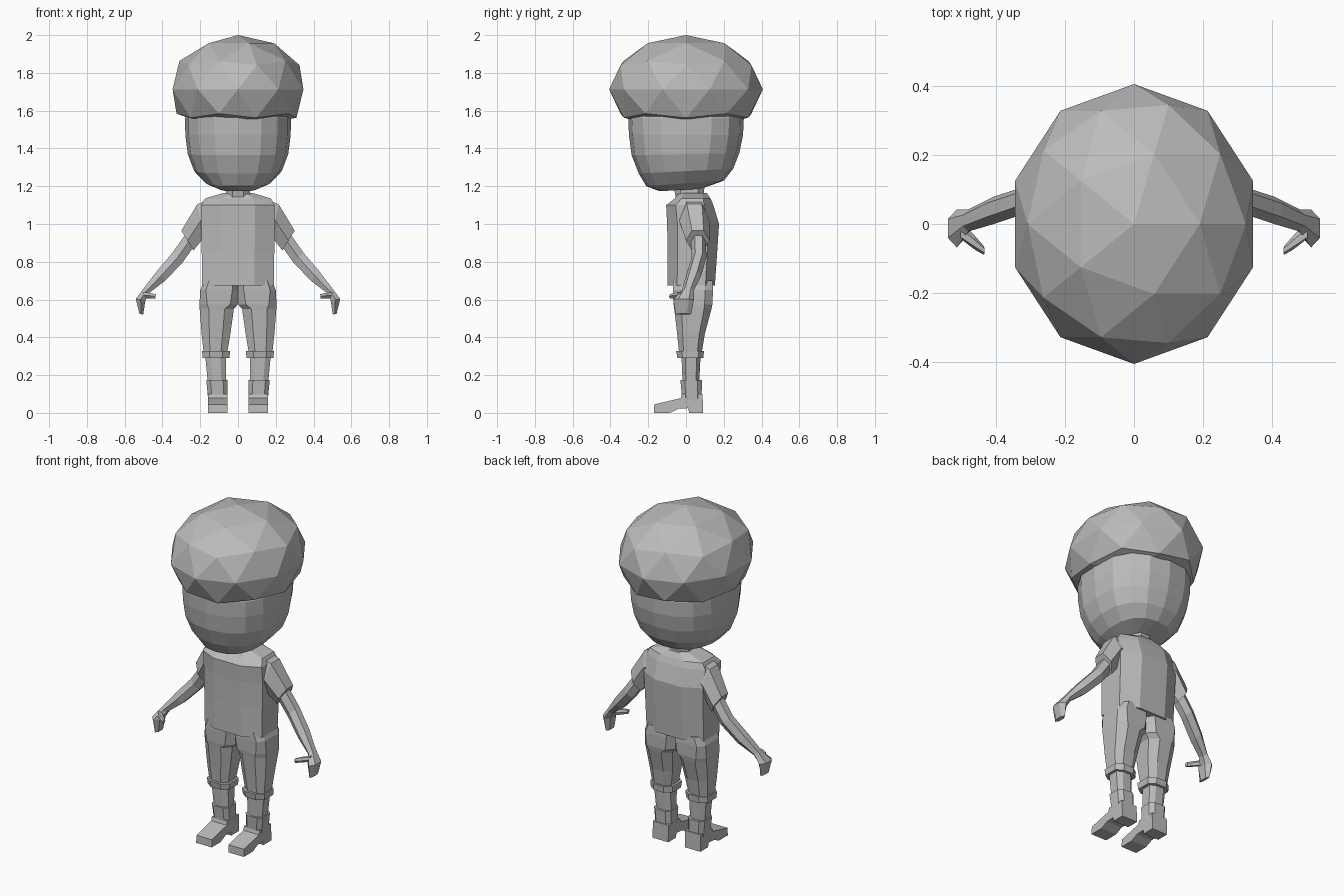
import bpy, bmesh, math
from mathutils import Vector

grey = bpy.data.materials.new("plain grey")
grey.diffuse_color = (0.5, 0.5, 0.5, 1)


def finish(name, bm, mirror=False):
    bmesh.ops.recalc_face_normals(bm, faces=bm.faces)
    me = bpy.data.meshes.new(name)
    bm.to_mesh(me)
    bm.free()
    me.materials.append(grey)
    ob = bpy.data.objects.new(name, me)
    bpy.context.collection.objects.link(ob)
    if mirror:
        ob.modifiers.new("other side", 'MIRROR').use_mirror_merge = False
    return ob


def loft(name, rings, mirror=False):
    """Skin a list of equal-length point rings and cap both ends."""
    bm = bmesh.new()
    loops = [[bm.verts.new(p) for p in r] for r in rings]
    n = len(loops[0])
    for a, b in zip(loops, loops[1:]):
        for i in range(n):
            bm.faces.new((a[i], a[(i + 1) % n], b[(i + 1) % n], b[i]))
    bm.faces.new(loops[0])
    bm.faces.new(loops[-1])
    return finish(name, bm, mirror)


def box_ring(z, x0, x1, y0, y1, fx=0.27, fy=0.2):
    """Horizontal rectangle with chamfered corners."""
    cx, cy = (x1 - x0) * fx, (y1 - y0) * fy
    return [(x, y, z) for x, y in (
        (x0 + cx, y0), (x1 - cx, y0), (x1, y0 + cy), (x1, y1 - cy),
        (x1 - cx, y1), (x0 + cx, y1), (x0, y1 - cy), (x0, y0 + cy))]


def arm_ring(top, bot, y0, y1):
    """Six-sided section from a top and a bottom point in the front plane."""
    t, b = Vector((top[0], 0, top[1])), Vector((bot[0], 0, bot[1]))
    d = (y1 - y0) * 0.25
    m = (t + b) / 2
    pts = ((t, y0 + d), (t, y1 - d), (m, y1), (b, y1 - d), (b, y0 + d), (m, y0))
    return [(p.x, y, p.z) for p, y in pts]


def head_ring(z, rx, ry, cy=0, tilt=0.0):
    """Rounded-square section with 16 sides."""
    out = []
    for i in range(16):
        a = math.tau * i / 16
        c, s = math.cos(a), math.sin(a)
        x = math.copysign(abs(c) ** 0.85, c) * rx
        y = math.copysign(abs(s) ** 0.85, s) * ry
        out.append((x, y + cy, z + tilt * y))
    return out


# Big faceted hair, flattened underneath
bm = bmesh.new()
bmesh.ops.create_icosphere(bm, subdivisions=2, radius=1)
for v in bm.verts:
    z = max(v.co.z, -0.62)
    v.co = (v.co.x * 0.364, v.co.y * 0.407, 1.713 + z * 0.287)
finish("hair", bm)

# Head and neck
loft("head", [
    head_ring(1.18, 0.09, 0.11, -0.03, 0.06),
    head_ring(1.215, 0.17, 0.205, -0.005, 0.07),
    head_ring(1.28, 0.232, 0.25, 0, 0.05),
    head_ring(1.37, 0.266, 0.285, -0.003, 0.02),
    head_ring(1.47, 0.279, 0.302),
    head_ring(1.56, 0.28, 0.306),
    head_ring(1.68, 0.24, 0.27)])
loft("neck", [box_ring(1.12, -0.065, 0.065, -0.05, 0.09),
              box_ring(1.22, -0.06, 0.06, -0.07, 0.10)])

# Shirt body
loft("shirt", [
    box_ring(0.675, -0.19, 0.19, -0.097, 0.153),
    box_ring(0.85, -0.192, 0.192, -0.097, 0.165),
    box_ring(1.0, -0.195, 0.195, -0.1, 0.175),
    box_ring(1.10, -0.195, 0.195, -0.105, 0.145),
    box_ring(1.135, -0.175, 0.175, -0.06, 0.13),
    box_ring(1.165, -0.075, 0.075, -0.04, 0.11)])

# Sleeves, arms, hands
loft("sleeve", [
    arm_ring((0.12, 1.145), (0.12, 0.98), -0.04, 0.11),
    arm_ring((0.215, 1.105), (0.18, 0.93), -0.035, 0.125),
    arm_ring((0.30, 0.965), (0.235, 0.86), 0.0, 0.125)], True)
loft("arm", [
    arm_ring((0.265, 0.965), (0.22, 0.90), 0.025, 0.105),
    arm_ring((0.345, 0.85), (0.292, 0.798), 0.03, 0.108),
    arm_ring((0.43, 0.75), (0.385, 0.70), 0.0, 0.08),
    arm_ring((0.497, 0.662), (0.468, 0.637), -0.022, 0.042)], True)
loft("hand", [
    arm_ring((0.497, 0.662), (0.468, 0.637), -0.022, 0.042),
    arm_ring((0.541, 0.603), (0.49, 0.597), -0.068, 0.042),
    arm_ring((0.522, 0.525), (0.502, 0.52), -0.055, 0.027)], True)
loft("thumb", [
    arm_ring((0.505, 0.64), (0.485, 0.605), -0.05, 0.0),
    arm_ring((0.465, 0.635), (0.46, 0.605), -0.075, -0.035),
    arm_ring((0.435, 0.628), (0.437, 0.605), -0.09, -0.065)], True)

# Trousers, one leg mirrored; the tops meet on the centre line
loft("trouser_leg", [
    box_ring(0.30, 0.06, 0.18, -0.035, 0.08),
    box_ring(0.42, 0.04, 0.193, -0.047, 0.10),
    box_ring(0.55, 0.022, 0.203, -0.062, 0.135),
    box_ring(0.575, 0.0, 0.204, -0.066, 0.14, 0.2),
    box_ring(0.65, 0.0, 0.20, -0.07, 0.143, 0.15),
    box_ring(0.70, 0.0, 0.18, -0.07, 0.14, 0.15)], True)
loft("trouser_cuff", [
    box_ring(0.29, 0.045, 0.188, -0.045, 0.092),
    box_ring(0.328, 0.042, 0.19, -0.052, 0.095)], True)
loft("shin", [
    box_ring(0.16, 0.062, 0.16, -0.018, 0.07),
    box_ring(0.32, 0.064, 0.175, -0.025, 0.078)], True)

# Boots: shaft, then a side profile extruded across the foot
loft("boot_shaft", [
    box_ring(0.07, 0.056, 0.158, -0.02, 0.082, 0.2, 0.2),
    box_ring(0.175, 0.056, 0.168, -0.03, 0.085, 0.2, 0.2)], True)
profile = [(-0.17, 0), (-0.085, 0), (-0.04, 0.022), (0.012, 0.025), (0.016, 0),
           (0.09, 0), (0.088, 0.1), (-0.022, 0.1), (-0.028, 0.078), (-0.168, 0.045)]
loft("boot_foot", [[(x, y, z) for y, z in profile] for x in (0.055, 0.158)], True)
